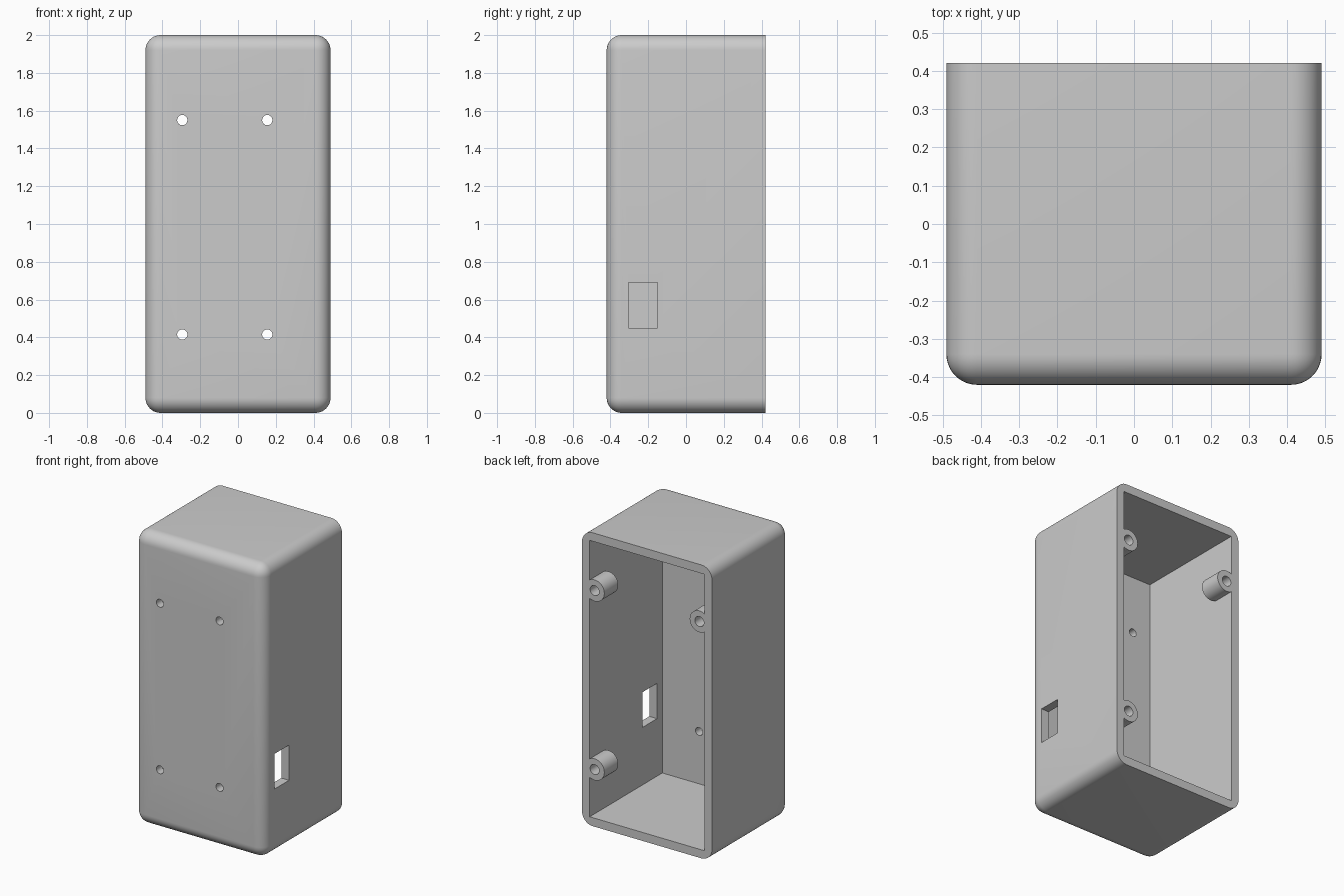
import bpy
import bmesh
from math import pi
from mathutils import Matrix, Vector

if "Cube" in bpy.data.objects:
    bpy.data.objects.remove(bpy.data.objects["Cube"], do_unlink=True)

# Overall dimensions
W, D, H = 0.98, 0.84, 2.0
WALL, ROUND = 0.058, 0.08
BACK = D / 2

grey = bpy.data.materials.new("light grey plastic")
grey.use_nodes = True
COLOUR = (0.6, 0.6, 0.6, 1)
grey.diffuse_color = COLOUR
grey.node_tree.nodes["Principled BSDF"].inputs["Base Color"].default_value = COLOUR


def add_object(name, bm):
    mesh = bpy.data.meshes.new(name)
    bm.to_mesh(mesh)
    bm.free()
    mesh.materials.append(grey)
    obj = bpy.data.objects.new(name, mesh)
    bpy.context.collection.objects.link(obj)
    return obj


def box_mesh(low, high):
    low, high = Vector(low), Vector(high)
    bm = bmesh.new()
    place = Matrix.Translation((low + high) / 2) @ Matrix.Diagonal((*(high - low), 1))
    bmesh.ops.create_cube(bm, size=1, matrix=place)
    return bm


def rod(name, x, z, radius, y0, y1):
    """Cylinder along y."""
    bm = bmesh.new()
    place = Matrix.Translation((x, (y0 + y1) / 2, z)) @ Matrix.Rotation(pi / 2, 4, "X")
    bmesh.ops.create_cone(bm, cap_ends=True, segments=40, radius1=radius,
                          radius2=radius, depth=y1 - y0, matrix=place)
    return add_object(name, bm)


def cut(target, tool):
    """Subtract the tool, apply the result and discard the tool."""
    tool.hide_render = True
    mod = target.modifiers.new("cut", "BOOLEAN")
    mod.operation, mod.solver, mod.object = "DIFFERENCE", "EXACT", tool
    bpy.context.view_layer.update()
    result = target.evaluated_get(bpy.context.evaluated_depsgraph_get())
    mesh = bpy.data.meshes.new_from_object(result)
    target.modifiers.clear()
    target.data = mesh
    bpy.data.objects.remove(tool, do_unlink=True)


# Rounded outer block, sharp only around the back rim
bm = box_mesh((-W / 2, -D / 2, 0), (W / 2, BACK, H))
rounded = [e for e in bm.edges if min(v.co.y for v in e.verts) < 0]
bmesh.ops.bevel(bm, geom=rounded, offset=ROUND, offset_type="OFFSET",
                segments=10, profile=0.5, affect="EDGES")
case = add_object("case", bm)

# Cavity, open to the back, leaving three screw posts standing
cavity = add_object("cavity", box_mesh((-W / 2 + WALL, -D / 2 + WALL, WALL),
                                       (W / 2 - WALL, BACK + 0.1, H - WALL)))
POST_X, POST_LOW, POST_HIGH, POST_LENGTH = 0.395, 0.39, 1.61, 0.15
posts = [(POST_X, POST_LOW), (POST_X, POST_HIGH), (-POST_X, POST_HIGH)]
for x, z in posts:
    cut(cavity, rod("post", x, z, 0.073, BACK - POST_LENGTH, BACK + 0.2))
cut(case, cavity)

# Screw holes in the posts
for x, z in posts:
    cut(case, rod("screw_hole", x, z, 0.034, BACK - POST_LENGTH, BACK + 0.1))

# Mounting holes through the front wall
for x in (-0.295, 0.155):
    for z in (0.415, 1.55):
        cut(case, rod("mounting_hole", x, z, 0.027, -D / 2 - 0.1, -D / 2 + 0.1))

# Rectangular port through the left wall
cut(case, add_object("port", box_mesh((0.38, -0.305, 0.45), (0.6, -0.15, 0.69))))

bpy.ops.object.select_all(action="DESELECT")
case.select_set(True)
bpy.context.view_layer.objects.active = case
bpy.ops.object.shade_smooth_by_angle(angle=pi / 6)
